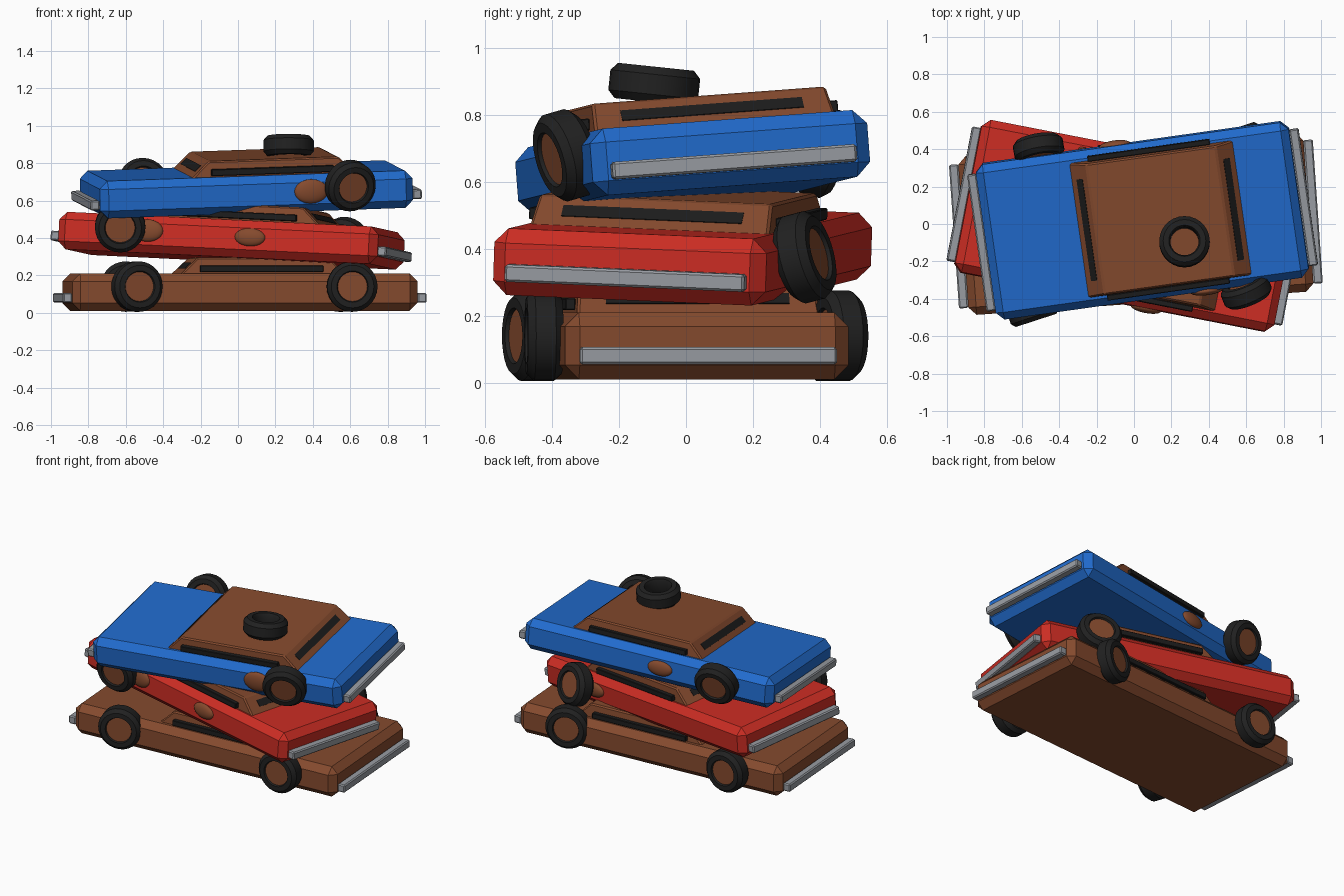
import bpy
import bmesh
from math import radians, pi
from mathutils import Matrix, Euler, Vector

if "Cube" in bpy.data.objects:
    bpy.data.objects.remove(bpy.data.objects["Cube"])


def material(name, rgb):
    m = bpy.data.materials.new(name)
    m.use_nodes = True
    m.diffuse_color = (*rgb, 1)
    m.node_tree.nodes["Principled BSDF"].inputs["Base Color"].default_value = (*rgb, 1)
    return m


RUST = material("rust_brown", (0.235, 0.069, 0.027))
RED = material("red_paint", (0.61, 0.026, 0.017))
BLUE = material("blue_paint", (0.015, 0.147, 0.61))
RUBBER = material("black_rubber", (0.015, 0.015, 0.015))
GLASS = material("dark_glass", (0.012, 0.012, 0.012))
CHROME = material("dull_chrome", (0.314, 0.332, 0.361))


def place(loc, rot=(0, 0, 0)):
    angles = [radians(a) for a in rot]
    return Matrix.Translation(loc) @ Euler(angles).to_matrix().to_4x4()


def finish(name, bm, mat, matrix, smooth=False):
    bmesh.ops.recalc_face_normals(bm, faces=bm.faces)
    mesh = bpy.data.meshes.new(name)
    bm.to_mesh(mesh)
    bm.free()
    mesh.materials.append(mat)
    ob = bpy.data.objects.new(name, mesh)
    ob.matrix_world = matrix
    bpy.context.collection.objects.link(ob)
    if smooth:
        bpy.ops.object.select_all(action="DESELECT")
        ob.select_set(True)
        bpy.context.view_layer.objects.active = ob
        bpy.ops.object.shade_smooth_by_angle(angle=radians(35))
    return ob


def box(name, size, mat, matrix, bevel=0.0, reshape=None):
    bm = bmesh.new()
    bmesh.ops.create_cube(bm, size=1)
    for v in bm.verts:
        v.co = Vector(a * b for a, b in zip(v.co, size))
        if reshape:
            reshape(v.co)
    if bevel:
        bmesh.ops.bevel(bm, geom=bm.edges[:], offset=bevel, segments=1, affect="EDGES")
    return finish(name, bm, mat, matrix)


def tyre(name, matrix):
    # Chamfered ring profile revolved about the local y axis
    half = [(0.076, 0.035), (0.084, 0.053), (0.114, 0.053), (0.135, 0.030)]
    profile = half + [(r, -y) for r, y in reversed(half)]
    bm = bmesh.new()
    ring = [bm.verts.new((r, y, 0)) for r, y in profile]
    edges = [bm.edges.new((ring[i - 1], ring[i])) for i in range(len(ring))]
    bmesh.ops.spin(bm, geom=ring + edges, cent=(0, 0, 0), axis=(0, 1, 0),
                   angle=2 * pi, steps=28, use_merge=True)
    bmesh.ops.remove_doubles(bm, verts=bm.verts, dist=0.0001)
    finish(name, bm, RUBBER, matrix, True)


def wheel(name, loc, rot):
    matrix = place(loc, rot)
    tyre(name + "_tyre", matrix)
    bm = bmesh.new()
    bmesh.ops.create_cone(bm, cap_ends=True, segments=28, radius1=0.08, radius2=0.08,
                          depth=0.084, matrix=Matrix.Rotation(pi / 2, 4, "X"))
    finish(name + "_hub", bm, RUST, matrix, True)


def rust_patch(name, loc, size, car):
    bm = bmesh.new()
    bmesh.ops.create_uvsphere(bm, u_segments=24, v_segments=12, radius=1)
    bmesh.ops.scale(bm, vec=size, verts=bm.verts)
    finish(name, bm, RUST, car @ Matrix.Translation(loc), True)


def taper_cabin(co):
    # Sloping screens and slightly leaning sides
    if co.z > 0:
        co.x -= 0.10 if co.x > 0 else -0.10
        co.y *= 0.97


def car(name, paint, matrix, length, width, bumper_x, bumper_width):
    box(name + "_body", (length, width, 0.20), paint, matrix, 0.042)
    box(name + "_crushed_cabin", (0.90, 0.73, 0.095), RUST,
        matrix @ Matrix.Translation((0.10, 0, 0.1375)), 0.008, taper_cabin)
    for side, label in ((-1, "right"), (1, "left")):
        box(f"{name}_{label}_windows", (0.66, 0.03, 0.035), GLASS,
            matrix @ Matrix.Translation((0.09, side * 0.376, 0.125)), 0.003)
    for end, label in ((-1, "front"), (1, "rear")):
        box(f"{name}_{label}_bumper", (0.05, bumper_width, 0.052), CHROME,
            matrix @ Matrix.Translation((end * bumper_x, 0, -0.03)), 0.007)
        # Screen mostly sunk into the cabin slope
        box(f"{name}_{label}_screen", (0.008, 0.55, 0.045), GLASS,
            matrix @ place((0.10 + end * 0.395, 0, 0.14), (0, -end * 47, 0)))
    return matrix


# Three stacked wrecks
bottom = car("bottom_car", RUST, place((0.01, 0, 0.11), (0, 0, 4)), 1.85, 0.85, 0.95, 0.77)
middle = car("middle_car", RED, place((-0.035, -0.01, 0.385), (-2.4, 2.7, -11)),
             1.74, 0.83, 0.89, 0.73)
top = car("top_car", BLUE, place((0.045, 0.02, 0.66), (4.2, -2, 8)),
          1.69, 0.84, 0.87, 0.74)

# Loose, knocked-about wheels
wheel("bottom_front_right_wheel", (-0.54, -0.465, 0.14), (0, 0, 18))
wheel("bottom_rear_right_wheel", (0.61, -0.425, 0.14), (0, 0, 3))
wheel("bottom_rear_left_wheel", (0.55, 0.46, 0.14), (0, 0, 18))
wheel("bottom_front_left_wheel", (-0.60, 0.42, 0.14), (0, 0, 0))
wheel("middle_front_right_wheel", (-0.63, -0.37, 0.46), (8, 0, 0))
wheel("middle_rear_left_wheel", (0.57, 0.355, 0.375), (14, 0, -20))
wheel("top_rear_right_wheel", (0.60, -0.36, 0.68), (15, 0, 22))
wheel("top_front_left_wheel", (-0.51, 0.405, 0.69), (-15, 0, 10))

# Spare tyre lying on the roof
tyre("roof_spare_tyre", place((0.27, -0.095, 0.892), (84, 0, 0)))

# Rust patches on the flanks
patch = (0.083, 0.025, 0.048)
rust_patch("middle_door_rust", (0.18, -0.415, 0.01), patch, middle)
rust_patch("middle_wing_rust", (-0.38, -0.415, 0.02), (0.085, 0.025, 0.06), middle)
rust_patch("middle_rear_rust", (0.42, 0.415, 0.01), patch, middle)
rust_patch("top_door_rust", (-0.09, 0.42, 0.0), patch, top)
rust_patch("top_wing_rust", (0.29, -0.42, 0.01), (0.09, 0.025, 0.065), top)
